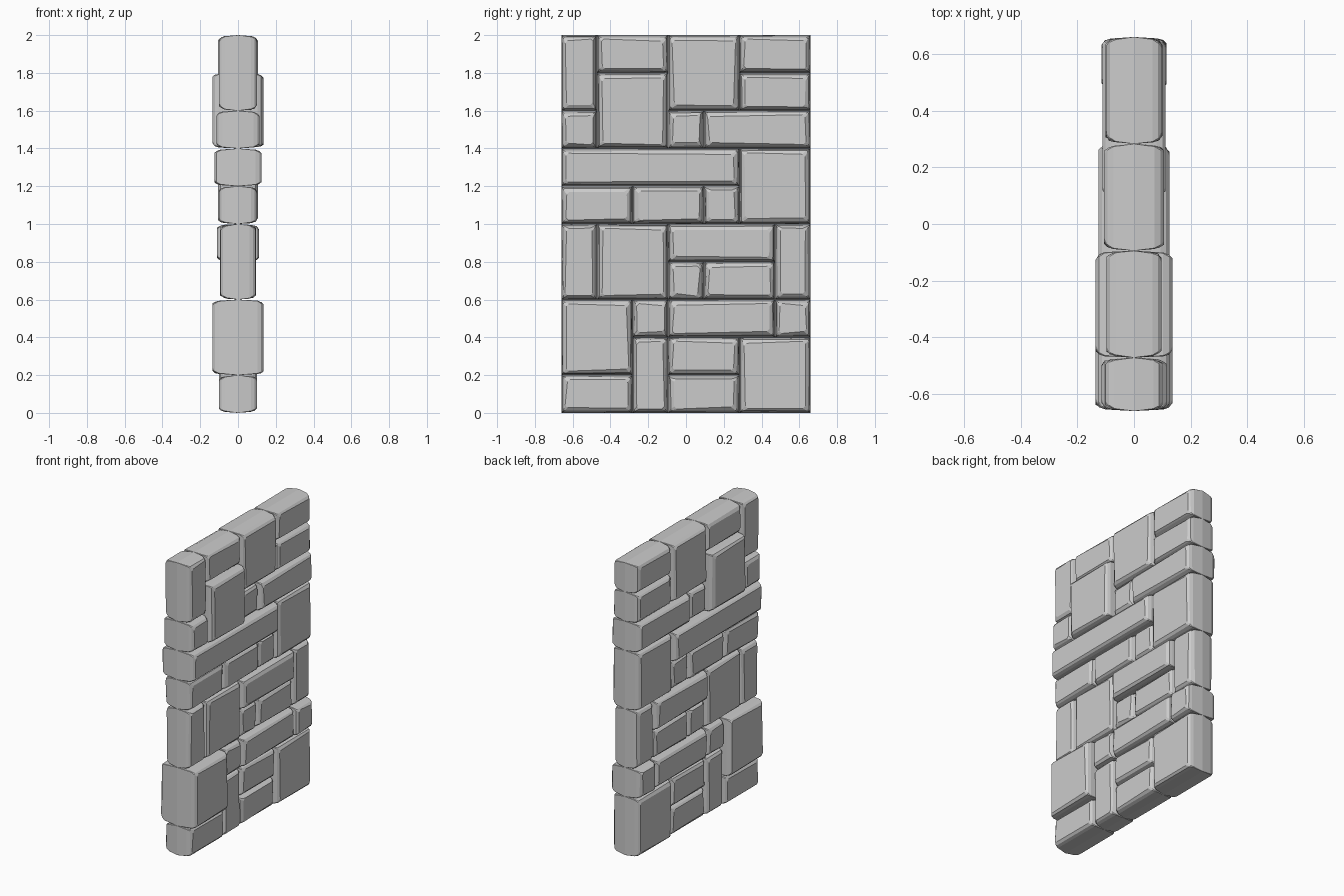
import bpy, bmesh, random

if "Cube" in bpy.data.objects:
    bpy.data.objects.remove(bpy.data.objects["Cube"])

random.seed(4)
COL, ROW = 1.32 / 7, 0.2   # layout grid of the wall

# Stones: column, row, width, height (grid cells), half thickness
STONES = [
    (0, 0, 2, 1, .100), (2, 0, 1, 2, .092), (3, 0, 2, 1, .086), (3, 1, 2, 1, .092),
    (5, 0, 2, 2, .100), (0, 1, 2, 2, .135), (2, 2, 1, 1, .100), (3, 2, 3, 1, .108),
    (6, 2, 1, 1, .115), (0, 3, 1, 2, .092), (1, 3, 2, 2, .095), (3, 3, 1, 1, .085),
    (4, 3, 2, 1, .090), (3, 4, 3, 1, .112), (6, 3, 1, 2, .092), (0, 5, 2, 1, .100),
    (2, 5, 2, 1, .100), (4, 5, 1, 1, .090), (5, 5, 2, 2, .105), (0, 6, 5, 1, .125),
    (0, 7, 1, 1, .115), (1, 7, 2, 2, .135), (3, 7, 1, 1, .095), (4, 7, 3, 1, .112),
    (0, 8, 1, 2, .100), (1, 9, 2, 1, .097), (3, 8, 2, 2, .105), (5, 8, 2, 1, .100),
    (5, 9, 2, 1, .097),
]


def stone(i, c, r, w, h, d):
    """Stone passing through the wall, swelling at the middle, chipped at both faces."""
    y0, y1 = -.66 + c * COL, -.66 + (c + w) * COL
    z0, z1 = r * ROW, (r + h) * ROW
    profile = [(-d, .026), (-d + .012, .013), (-d + .032, .006), (0, 0),
               (d - .032, .006), (d - .012, .013), (d, .026)]
    bm = bmesh.new()
    rings = []
    for x, inset in profile:
        ring = []
        for y, z, sy, sz in ((y0, z0, 1, 1), (y1, z0, -1, 1), (y1, z1, -1, -1), (y0, z1, 1, -1)):
            a = inset * random.uniform(.75, 1.25)
            b = inset * random.uniform(.75, 1.25)
            k = inset * .5   # small corner cut
            p, q = (0, sz * k), (sy * k, 0)
            if sy * sz < 0:
                p, q = q, p
            for oy, oz in (p, q):
                ring.append(bm.verts.new((x, y + sy * a + oy, z + sz * b + oz)))
        rings.append(ring)
    for lo, hi in zip(rings, rings[1:]):
        for j in range(8):
            k = (j + 1) % 8
            bm.faces.new((lo[j], lo[k], hi[k], hi[j]))
    bm.faces.new(rings[0])
    bm.faces.new(rings[-1])
    bmesh.ops.remove_doubles(bm, verts=bm.verts, dist=1e-5)
    bmesh.ops.recalc_face_normals(bm, faces=bm.faces)
    me = bpy.data.meshes.new(f"stone_{i:02d}")
    bm.to_mesh(me)
    bm.free()
    bpy.context.collection.objects.link(bpy.data.objects.new(f"stone_{i:02d}", me))


for i, s in enumerate(STONES, 1):
    stone(i, *s)
